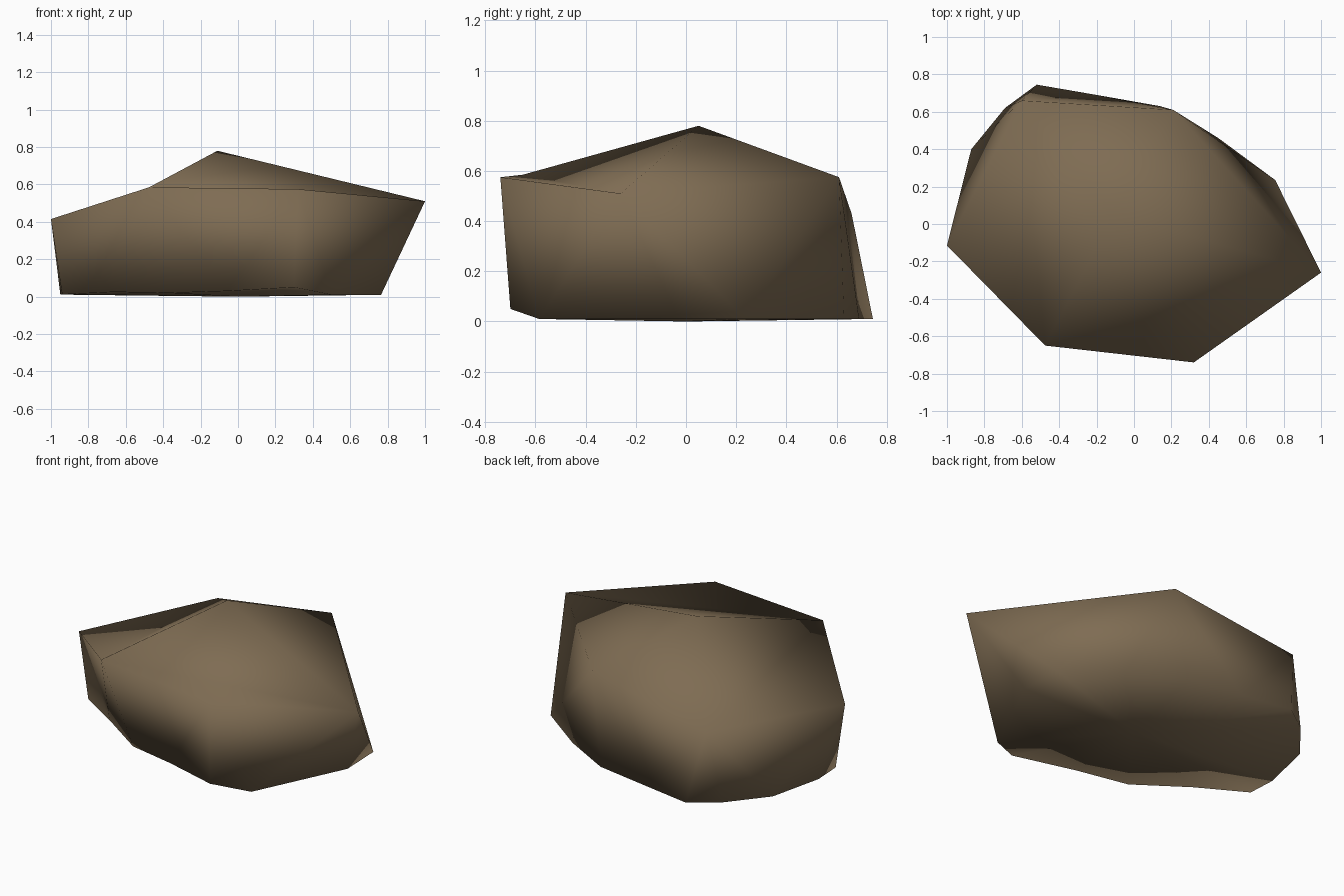
import bpy, bmesh

if "Cube" in bpy.data.objects:
    bpy.data.objects.remove(bpy.data.objects["Cube"])

# Rock: crown ring of corners, ground ring of corners, one peak and a base centre
peak = (-0.11, 0.05, 0.78)
crown = [(-1, -.115, .415), (-.475, -.65, .585), (.32, -.74, .575),
         (1, -.26, .51), (.21, .61, .575), (-.6, .66, .43)]
ground = [(-.94, -.11, .012), (-.67, -.29, .025), (-.37, -.49, .02), (-.06, -.57, .03),
          (.3, -.7, .05), (.5, -.585, .01), (.765, -.03, .01), (.755, .235, .01),
          (.45, .46, .01), (.14, .63, .01), (-.2, .69, .01), (-.52, .745, .01),
          (-.69, .62, .01), (-.87, .4, .01), (-.95, .07, .012)]
# ground corner at which each crown corner hands over to the next one
handover = [1, 3, 5, 7, 10, 13]

bm = bmesh.new()
top = bm.verts.new(peak)
base = bm.verts.new((0, 0, 0))
C = [bm.verts.new(p) for p in crown]
G = [bm.verts.new(p) for p in ground]
n, m = len(C), len(G)

# side walls: a fan below each crown corner, and a triangle bridging to the next corner
for i in range(n):
    j, end = handover[i - 1], handover[i]
    while j != end:
        bm.faces.new((C[i], G[j], G[(j + 1) % m]))
        j = (j + 1) % m
    bm.faces.new((C[i], G[end], C[(i + 1) % n]))

# underside
for j in range(m):
    bm.faces.new((base, G[(j + 1) % m], G[j]))

# sloping top: two low shoulder facets, the rest run up to the peak
bm.faces.new((C[1], C[2], C[3]))
bm.faces.new((C[5], C[0], C[1]))
for a, b in ((1, 3), (3, 4), (4, 5), (5, 1)):
    bm.faces.new((C[a], C[b], top))

bmesh.ops.recalc_face_normals(bm, faces=bm.faces)
for f in bm.faces:
    f.smooth = True
mesh = bpy.data.meshes.new("rock")
bm.to_mesh(mesh)
bm.free()

mat = bpy.data.materials.new("brown stone")
mat.diffuse_color = (0.21, 0.15, 0.086, 1)
mat.use_nodes = True
mat.node_tree.nodes["Principled BSDF"].inputs["Base Color"].default_value = mat.diffuse_color
mesh.materials.append(mat)
rock = bpy.data.objects.new("rock", mesh)
bpy.context.collection.objects.link(rock)
